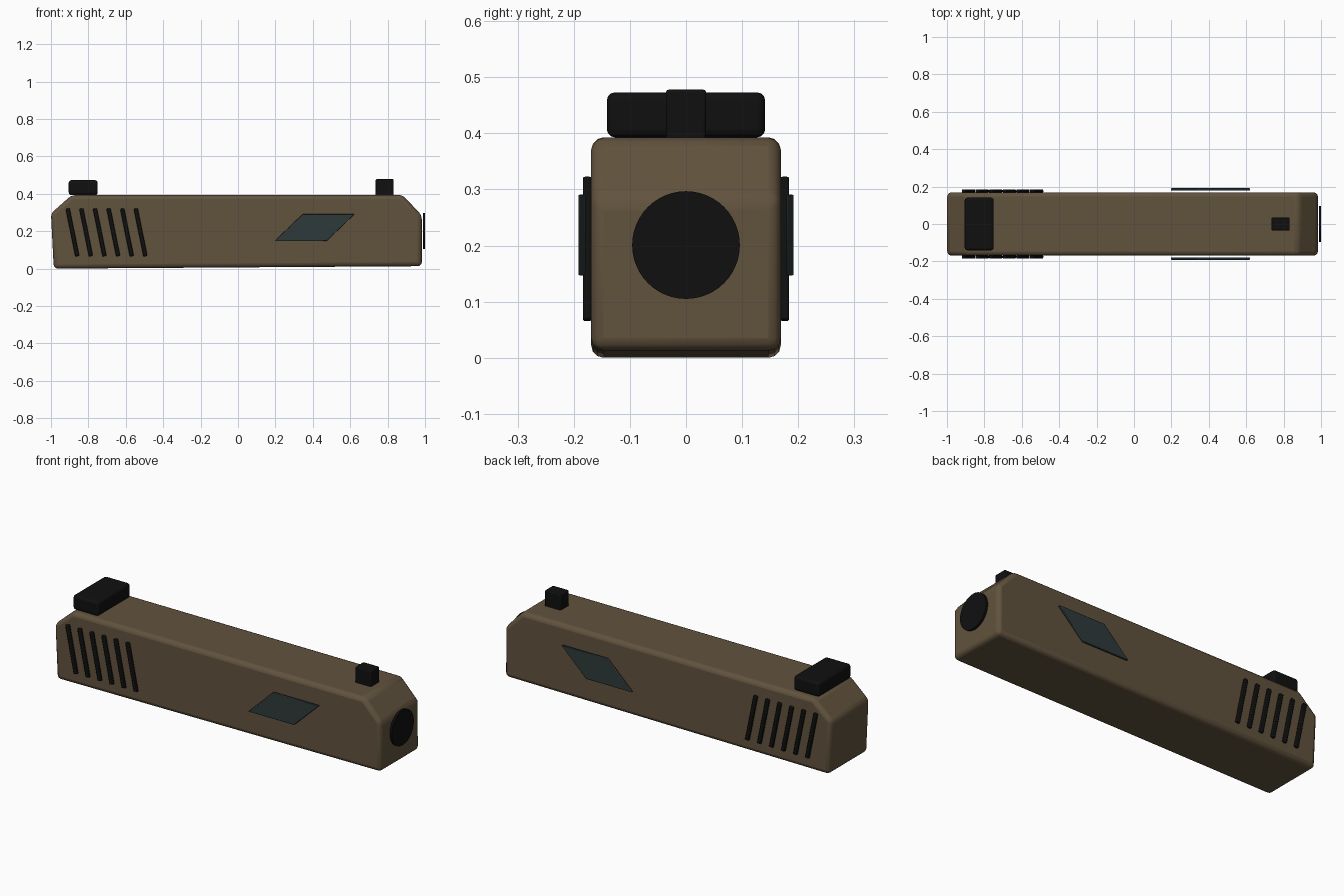
import bpy, bmesh, math

if "Cube" in bpy.data.objects:
    bpy.data.objects.remove(bpy.data.objects["Cube"])


def material(name, rgb):
    m = bpy.data.materials.new(name)
    m.diffuse_color = (*rgb, 1)
    m.use_nodes = True
    m.node_tree.nodes["Principled BSDF"].inputs["Base Color"].default_value = m.diffuse_color
    return m


BROWN = material("dark earth brown", (0.12, 0.085, 0.047))
BLACK = material("matte black", (0.005, 0.005, 0.005))
SLATE = material("slate grey green", (0.028, 0.042, 0.043))


def finish(obj, mat, bevel, segments):
    obj.data.materials.append(mat)
    if bevel:
        b = obj.modifiers.new("bevel", 'BEVEL')
        b.width, b.segments = bevel, segments
        b.limit_method, b.angle_limit = 'ANGLE', math.radians(30)
    bpy.ops.object.select_all(action='DESELECT')
    obj.select_set(True)
    bpy.context.view_layer.objects.active = obj
    bpy.ops.object.shade_smooth_by_angle(angle=math.radians(30))
    return obj


def prism(name, profile, y0, y1, mat, bevel=0, segments=2):
    """Extrude an x-z outline from y0 to y1."""
    bm = bmesh.new()
    face = bm.faces.new([bm.verts.new((x, y0, z)) for x, z in profile])
    ext = bmesh.ops.extrude_face_region(bm, geom=[face])["geom"]
    for v in ext:
        if isinstance(v, bmesh.types.BMVert):
            v.co.y = y1
    bmesh.ops.recalc_face_normals(bm, faces=bm.faces)
    mesh = bpy.data.meshes.new(name)
    bm.to_mesh(mesh)
    bm.free()
    obj = bpy.data.objects.new(name, mesh)
    bpy.context.collection.objects.link(obj)
    return finish(obj, mat, bevel, segments)


def rect(x0, x1, z0, z1):
    return [(x0, z0), (x1, z0), (x1, z1), (x0, z1)]


# Main body with chamfered ends
prism("main_body", [(-0.985, 0.0), (0.983, 0.013), (0.983, 0.285), (0.88, 0.393),
                    (-0.89, 0.393), (-1.0, 0.295)], -0.169, 0.169, BROWN, 0.022, 3)

# Top blocks
prism("rear_block", rect(-0.905, -0.75, 0.393, 0.473), -0.141, 0.141, BLACK, 0.014, 3)
prism("front_block", rect(0.736, 0.832, 0.388, 0.478), -0.036, 0.036, BLACK, 0.005)

# Round end disc
bpy.ops.mesh.primitive_cylinder_add(vertices=48, radius=0.096, depth=0.012,
                                    location=(0.994, 0, 0.201),
                                    rotation=(0, math.pi / 2, 0))
disc = bpy.context.object
disc.name = "end_disc"
finish(disc, BLACK, 0, 1)

# Slanted ribs and side panels, repeated on both sides
tilt, half_w, half_l = 0.2, 0.011, 0.13
c, s = math.cos(tilt), math.sin(tilt)
for side, label in ((-1, "front"), (1, "back")):
    for i in range(6):
        cx = -0.885 + i * 0.0728
        outline = [(cx + u * c - w * s, 0.194 + u * s + w * c)
                   for u, w in rect(-half_w, half_w, -half_l, half_l)]
        prism(f"{label}_rib_{i + 1}", outline, side * 0.168, side * 0.184, BLACK, 0.004)
    prism(f"{label}_side_panel", [(0.195, 0.147), (0.473, 0.147), (0.623, 0.291), (0.345, 0.291)],
          side * 0.179, side * 0.192, SLATE, 0.003)
